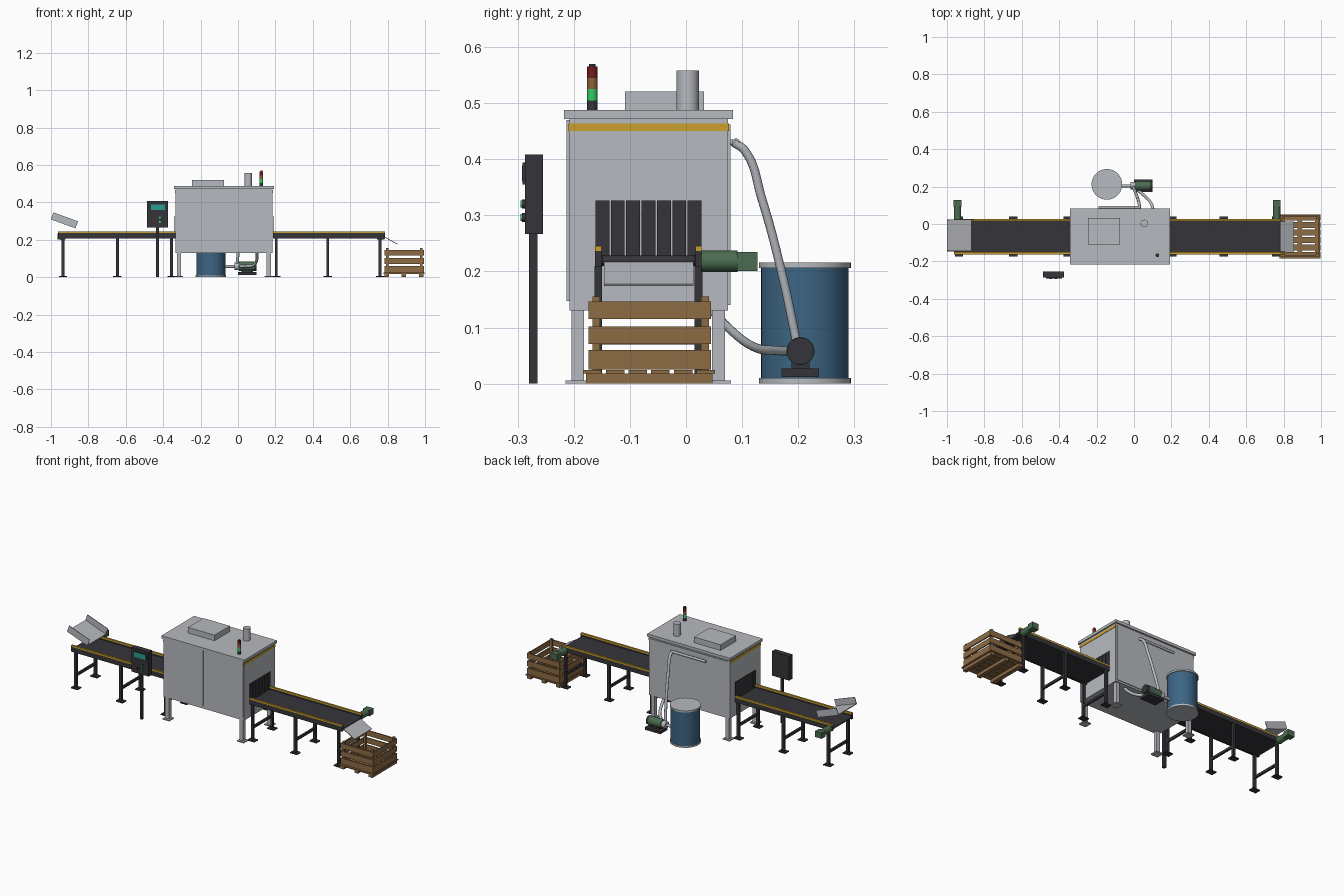
import bpy
import math
from mathutils import Matrix, Vector

old = bpy.data.objects.get("Cube")
if old:
    bpy.data.objects.remove(old)


def material(name, r, g, b):
    m = bpy.data.materials.new(name)
    m.use_nodes = True
    m.diffuse_color = (r, g, b, 1)
    m.node_tree.nodes["Principled BSDF"].inputs["Base Color"].default_value = (r, g, b, 1)
    return m


GREY = material("light_grey_steel", .47, .49, .52)
DARK = material("charcoal", .036, .035, .042)
YELLOW = material("safety_yellow", .60, .35, .025)
BLUE = material("drum_blue", .045, .13, .23)
GREEN = material("motor_green", .07, .15, .08)
WOOD = material("crate_wood", .27, .15, .06)
RED = material("lamp_red", .17, .012, .012)
LAMP = material("lamp_green", .03, .60, .13)
AMBER = material("lamp_amber", .28, .12, .04)
TEAL = material("screen_teal", .02, .35, .26)
smooth = []


def box(name, mat, x, y, z):
    """Box spanning the (low, high) pairs x, y and z."""
    bpy.ops.mesh.primitive_cube_add(size=1)
    ob = bpy.context.object
    ob.name = name
    spans = (x, y, z)
    ob.data.transform(Matrix.Diagonal([s[1] - s[0] for s in spans] + [1]))
    ob.location = [(s[0] + s[1]) / 2 for s in spans]
    ob.data.materials.append(mat)
    return ob


def around(c, size):
    return (c - size / 2, c + size / 2)


def rod(name, mat, start, end, radius, sides=32):
    """Cylinder between two points."""
    a, b = Vector(start), Vector(end)
    bpy.ops.mesh.primitive_cylinder_add(vertices=sides, radius=radius, depth=(b - a).length)
    ob = bpy.context.object
    ob.name = name
    ob.location = (a + b) / 2
    ob.rotation_euler = (b - a).to_track_quat('Z', 'Y').to_euler()
    ob.data.materials.append(mat)
    smooth.append(ob)
    return ob


def hose(name, mat, points, radius):
    """Smooth round tube through the points."""
    cu = bpy.data.curves.new(name, 'CURVE')
    cu.dimensions = '3D'
    cu.bevel_depth = radius
    cu.bevel_resolution = 3
    cu.use_fill_caps = True
    sp = cu.splines.new('BEZIER')
    sp.bezier_points.add(len(points) - 1)
    for bp, p in zip(sp.bezier_points, points):
        bp.co = p
        bp.handle_left_type = bp.handle_right_type = 'AUTO'
    ob = bpy.data.objects.new(name, cu)
    bpy.context.collection.objects.link(ob)
    cu.materials.append(mat)
    bpy.ops.object.select_all(action='DESELECT')
    ob.select_set(True)
    bpy.context.view_layer.objects.active = ob
    bpy.ops.object.convert(target='MESH')
    smooth.append(bpy.context.object)


# Washing cabinet with lid, doors, back panel, legs and roof fittings
box("cabinet_body", GREY, (-.335, .185), (-.208, .075), (.13, .475))
box("cabinet_lid", GREY, (-.342, .192), (-.217, .084), (.472, .488))
for x in ((-.33, -.076), (-.073, .18)):
    box("cabinet_door", GREY, x, (-.213, -.207), (.147, .47))
box("back_panel", GREY, (-.325, .175), (.074, .079), (.14, .462))
box("roof_hatch", GREY, (-.246, -.075), (-.109, .032), (.487, .521))
rod("exhaust_stack", GREY, (.055, .003, .487), (.055, .003, .558), .02)
for x in (-.315, .165):
    for y in (-.193, .058):
        box("cabinet_leg", GREY, around(x, .023), around(y, .023), (0, .132))
        box("cabinet_foot", GREY, around(x, .044), around(y, .044), (0, .006))

# Curtains and warning stripes on both ends
for side, face in ((-1, -.335), (1, .185)):
    box("warning_stripe", YELLOW, around(face, .004), (-.209, .077), (.45, .464))
    for i in range(7):
        box("curtain_strip", DARK, around(face + side * .003, .004),
            around(-.149 + i * .0274, .0247), (.228, .326))

# Signal tower
levels = [(.488, .505, DARK), (.505, .525, LAMP), (.525, .545, AMBER), (.545, .565, RED)]
for low, high, mat in levels:
    rod("signal_section", mat, (.125, -.167, low), (.125, -.167, high), .0095, 20)
rod("signal_cap", DARK, (.125, -.167, .565), (.125, -.167, .57), .006, 20)


def conveyor(x0, x1, leg_xs, motor_x):
    box("belt", DARK, (x0 + .01, x1 - .01), (-.151, .017), (.21, .228))
    for x in (x0 + .01, x1 - .01):
        rod("end_roller", DARK, (x, -.15, .219), (x, .016, .219), .009, 20)
    for y in (-.1565, .0225):
        box("side_rail", DARK, (x0, x1), around(y, .011), (.208, .236))
        box("guide_rail", YELLOW, (x0, x1), around(y, .011), (.236, .245))
        for x in leg_xs:
            box("conveyor_leg", DARK, around(x, .015), around(y, .014), (0, .21))
            box("conveyor_foot", DARK, around(x, .044), around(y, .034), (0, .006))
    for x in leg_xs:
        box("leg_crossbar", DARK, around(x, .011), (-.155, .02), (.07, .084))
    rod("gear_motor", GREEN, (motor_x, .028, .218), (motor_x, .092, .218), .019)
    box("motor_housing", GREEN, around(motor_x, .042), (.091, .127), (.201, .235))


# Infeed and outfeed conveyors
conveyor(-.963, -.335, (-.935, -.645, -.355), -.943)
conveyor(.187, .785, (.205, .48, .76), .763)

# Tilted infeed chute: floor with two side walls
pivot = Matrix.Translation((-.928, 0, .304)) @ Matrix.Rotation(math.radians(20), 4, 'Y')
plates = [("chute_floor", (-.147, .025), (-.02, -.016)),
          ("chute_wall", (-.147, -.143), (-.02, .02)),
          ("chute_wall", (.021, .025), (-.02, .02))]
for name, y, z in plates:
    plate = box(name, GREY, around(0, .14), y, z)
    plate.matrix_world = pivot @ Matrix.Translation(plate.location)

# Outfeed chute
slide = box("outfeed_slide", GREY, around(.812, .095), (-.146, .013), around(.199, .004))
slide.rotation_euler.y = math.radians(29)

# Wooden crate on a pallet
for x in (.795, .887, .98):
    box("pallet_runner", WOOD, around(x, .024), (-.178, .047), (0, .018))
for i in range(6):
    box("pallet_board", WOOD, (.778, .998), around(-.167 + i * .0405, .033), (.018, .024))
for x in (.797, .98):
    for y in (-.16, .034):
        box("crate_post", WOOD, around(x, .014), around(y, .014), (.02, .155))
for z in ((.025, .06), (.071, .102), (.115, .146)):
    for y in (-.17, .041):
        box("crate_long_slat", WOOD, (.784, .993), around(y, .007), z)
    for x in (.787, .99):
        box("crate_end_slat", WOOD, around(x, .007), (-.17, .041), z)

# Chemical drum
rod("drum_body", BLUE, (-.145, .212, .002), (-.145, .212, .21), .078, 48)
for z in (0, .206):
    rod("drum_rim", GREY, (-.145, .212, z), (-.145, .212, z + .01), .082, 48)

# Pump, base and pipework
box("pump_base", DARK, (0, .1), (.17, .237), (.012, .027))
rod("pump_motor", GREEN, (.005, .204, .058), (.085, .204, .058), .025)
rod("motor_fan_cover", DARK, (.085, .204, .058), (.1, .204, .058), .024)
box("pump_mount", DARK, (.02, .08), (.188, .22), (.025, .045))
rod("pump_head", GREY, (-.02, .204, .058), (.006, .204, .058), .02)
rod("suction_pipe", GREY, (-.075, .204, .058), (-.018, .204, .058), .008, 16)
rod("spray_header", GREY, (-.19, .089, .43), (.035, .089, .43), .007, 16)
for x in (-.16, .01):
    rod("header_bracket", GREY, (x, .076, .43), (x, .089, .43), .005, 12)
hose("supply_hose", GREY, [(.03, .085, .43), (.028, .105, .415), (.02, .135, .33),
                           (.008, .17, .2), (-.005, .198, .07)], .008)
hose("drain_hose", GREY, [(.1, .04, .138), (.102, .075, .1), (.085, .12, .066),
                          (.045, .16, .059), (.0, .195, .058)], .008)

# Operator panel on a post
box("panel_post", DARK, around(-.43, .015), (-.28, -.265), (0, .27))
box("panel_box", DARK, (-.487, -.375), (-.287, -.255), (.267, .408))
box("screen_bezel", DARK, (-.47, -.386), (-.291, -.286), (.355, .394))
box("screen", TEAL, (-.465, -.391), (-.292, -.29), (.36, .389))
for x, z, mat in ((-.418, .32, LAMP), (-.418, .296, LAMP), (-.445, .296, RED)):
    rod("button_ring", DARK, (x, -.286, z), (x, -.292, z), .008, 16)
    rod("button", mat, (x, -.29, z), (x, -.295, z), .006, 16)

# Smooth the round parts, keeping their edges sharp
bpy.ops.object.select_all(action='DESELECT')
for ob in smooth:
    ob.select_set(True)
bpy.context.view_layer.objects.active = smooth[0]
bpy.ops.object.shade_smooth_by_angle(angle=math.radians(40))
